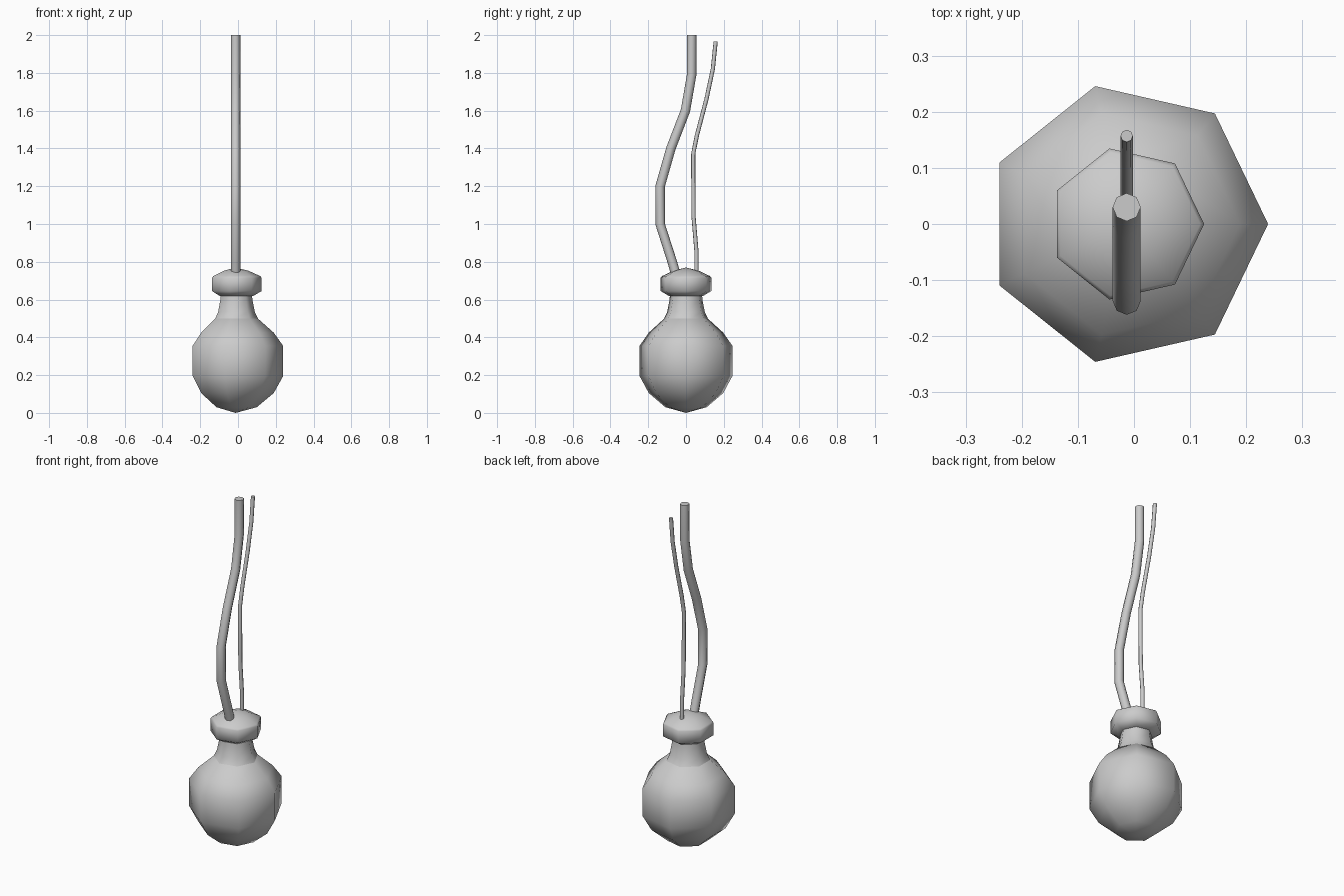
import bpy, bmesh, math
from mathutils import Vector

if "Cube" in bpy.data.objects:
    bpy.data.objects.remove(bpy.data.objects["Cube"])

CX = -0.013  # shared vertical axis


def finish(name, bm, angle=60):
    bmesh.ops.recalc_face_normals(bm, faces=bm.faces)
    mesh = bpy.data.meshes.new(name)
    bm.to_mesh(mesh)
    bm.free()
    ob = bpy.data.objects.new(name, mesh)
    bpy.context.collection.objects.link(ob)
    bpy.ops.object.select_all(action='DESELECT')
    ob.select_set(True)
    bpy.context.view_layer.objects.active = ob
    bpy.ops.object.shade_smooth_by_angle(angle=math.radians(angle))
    return ob


def skin(bm, rings):
    n = len(rings[0])
    for a, b in zip(rings, rings[1:]):
        for i in range(n):
            j = (i + 1) % n
            bm.faces.new((a[i], a[j], b[j], b[i]))


def lathe(name, profile, bottom=None, top=None, sides=7):
    """Revolve (radius, z) pairs; optional pole heights close the ends."""
    bm = bmesh.new()
    rings = [[bm.verts.new((CX + r * math.cos(math.tau * i / sides),
                            r * math.sin(math.tau * i / sides), z))
              for i in range(sides)] for r, z in profile]
    skin(bm, rings)
    for pole, ring in ((bottom, rings[0]), (top, rings[-1])):
        if pole is not None:
            v = bm.verts.new((CX, 0, pole))
            for i in range(sides):
                bm.faces.new((v, ring[i], ring[(i + 1) % sides]))
    return finish(name, bm)


def tube(name, path, radius, sides=8):
    """Sweep a circle along (y, z) points, mitred at each bend."""
    pts = [Vector((CX, y, z)) for y, z in path]
    bm = bmesh.new()
    rings = []
    for k, p in enumerate(pts):
        t = (pts[min(k + 1, len(pts) - 1)] - pts[max(k - 1, 0)]).normalized()
        if k == len(pts) - 1:
            t = Vector((0, 0, 1))
        u, v = Vector((1, 0, 0)), t.cross(Vector((1, 0, 0)))
        rings.append([bm.verts.new(p + radius * (u * math.cos(math.tau * i / sides)
                                                 + v * math.sin(math.tau * i / sides)))
                      for i in range(sides)])
    skin(bm, rings)
    bm.faces.new(rings[0])
    bm.faces.new(rings[-1])
    return finish(name, bm)


# Round seven-sided bulb
lathe("bulb", [(0.112, 0.03), (0.202, 0.105), (0.252, 0.195), (0.252, 0.355),
               (0.202, 0.425), (0.112, 0.505)], bottom=0.0, top=0.53)

# Flared neck sinking into the bulb
lathe("neck", [(0.15, 0.455), (0.128, 0.48), (0.102, 0.535), (0.089, 0.60),
               (0.086, 0.65)])

# Collar with low conical top
lathe("collar", [(0.095, 0.62), (0.138, 0.645), (0.138, 0.715), (0.131, 0.724),
                 (0.07, 0.752)], bottom=0.62, top=0.77)

# Thick and thin cords rising from the collar
tube("thick_cord", [(-0.05, 0.72), (-0.073, 0.80), (-0.137, 1.0), (-0.137, 1.2),
                    (-0.08, 1.4), (-0.003, 1.6), (0.03, 1.79), (0.03, 2.0)], 0.025)
tube("thin_cord", [(0.055, 0.72), (0.055, 0.86), (0.04, 1.04), (0.038, 1.37),
                   (0.058, 1.47), (0.108, 1.66), (0.142, 1.82), (0.157, 1.965)], 0.011)
